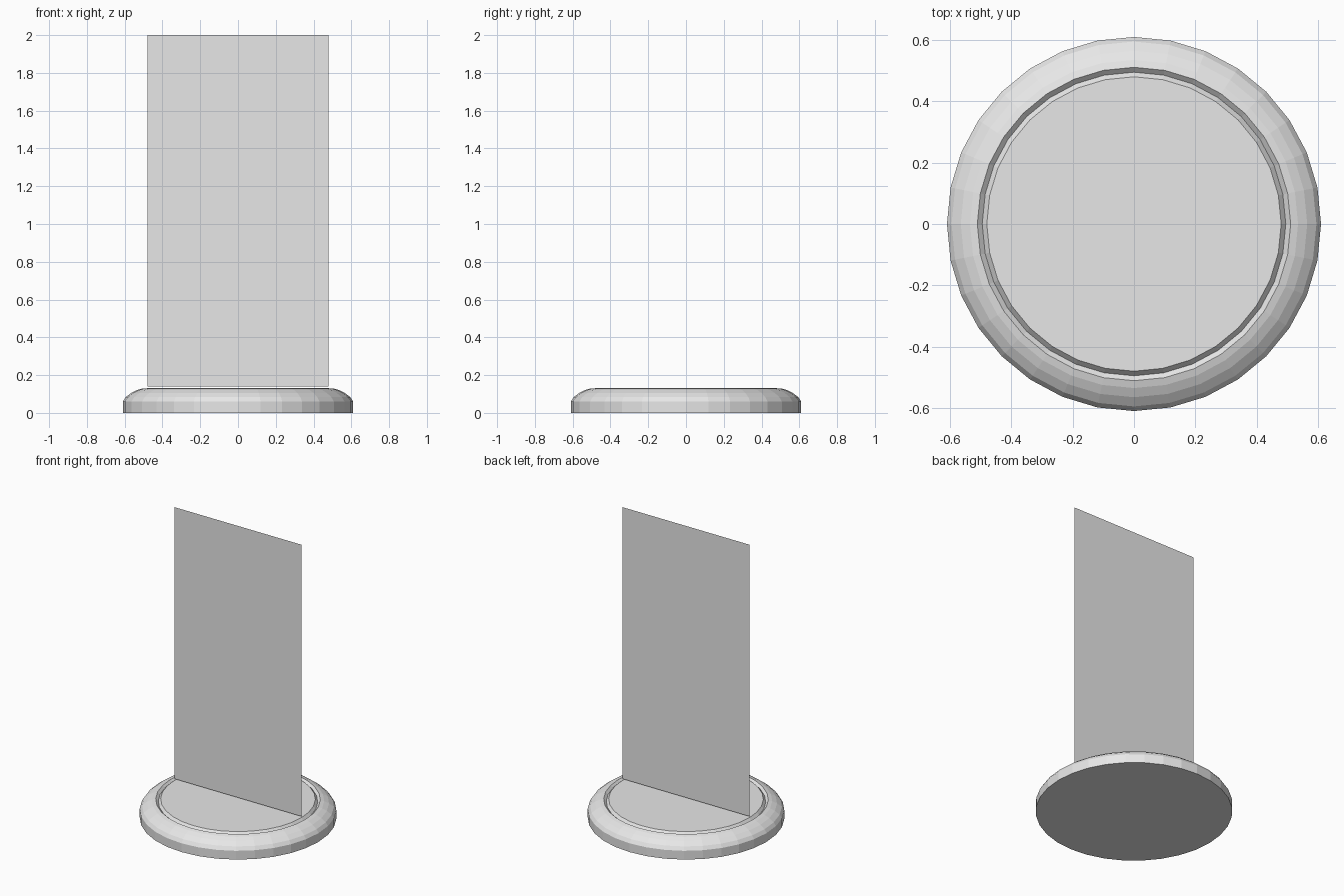
import bpy, bmesh
from math import pi, sin, cos

cube = bpy.data.objects.get("Cube")
if cube:
    bpy.data.objects.remove(cube)

grey = bpy.data.materials.new("light_grey")
grey.use_nodes = True
colour = (0.8, 0.8, 0.8, 1)
grey.diffuse_color = colour
grey.node_tree.nodes["Principled BSDF"].inputs["Base Color"].default_value = colour


def add_object(name, bm):
    mesh = bpy.data.meshes.new(name)
    bm.to_mesh(mesh)
    bm.free()
    mesh.materials.append(grey)
    obj = bpy.data.objects.new(name, mesh)
    bpy.context.collection.objects.link(obj)
    return obj


def lathe(name, profile, sides):
    """Turn a (radius, height) profile around z and cap both ends."""
    bm = bmesh.new()
    rings = [[bm.verts.new((r * cos(2 * pi * i / sides), r * sin(2 * pi * i / sides), z))
              for i in range(sides)] for r, z in profile]
    for low, high in zip(rings, rings[1:]):
        for i in range(sides):
            j = (i + 1) % sides
            bm.faces.new((low[i], low[j], high[j], high[i]))
    bm.faces.new(rings[0][::-1])
    bm.faces.new(rings[-1])
    return add_object(name, bm)


# Round base: upright edge, rounded shoulder, V groove, flat top
lathe("base", [(0.61, 0), (0.61, 0.06), (0.595, 0.083), (0.565, 0.106), (0.535, 0.121),
               (0.511, 0.128), (0.495, 0.113), (0.48, 0.131)], 32)

# Thin upright card standing just above the base
bm = bmesh.new()
half_width, bottom, top = 0.48, 0.14, 2.0
bm.faces.new([bm.verts.new(p) for p in (
    (-half_width, 0, bottom), (half_width, 0, bottom),
    (half_width, 0, top), (-half_width, 0, top))])
add_object("standing_card", bm)
